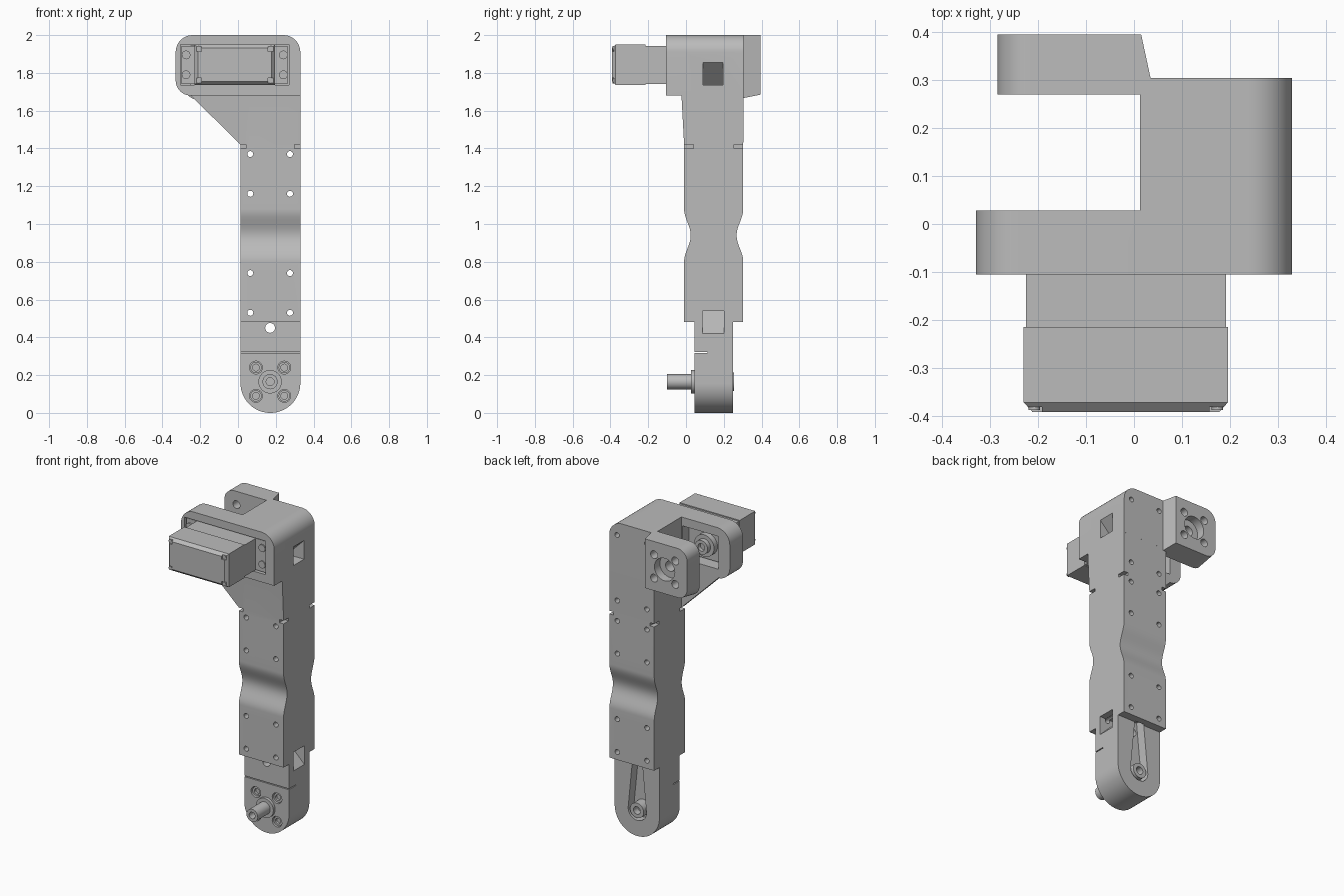
import bpy, bmesh
from math import sin, cos, pi, radians

if "Cube" in bpy.data.objects:
    bpy.data.objects.remove(bpy.data.objects["Cube"], do_unlink=True)

grey = bpy.data.materials.new("machined grey")
grey.use_nodes = True
grey.diffuse_color = (0.5, 0.5, 0.5, 1)
grey.node_tree.nodes["Principled BSDF"].inputs["Base Color"].default_value = (0.5, 0.5, 0.5, 1)


def prism(name, axis, pts, a, b, end_pts=None):
    """Extrude a profile along x (points are y,z) or y (points are x,z)."""
    bm = bmesh.new()
    rings = []
    for t, profile in ((a, pts), (b, end_pts or pts)):
        rings.append([bm.verts.new((t, u, v) if axis == "x" else (u, t, v)) for u, v in profile])
    n = len(pts)
    for ring in rings:
        bm.faces.new(ring)
    for i in range(n):
        j = (i + 1) % n
        bm.faces.new((rings[0][i], rings[0][j], rings[1][j], rings[1][i]))
    bmesh.ops.recalc_face_normals(bm, faces=bm.faces)
    mesh = bpy.data.meshes.new(name)
    bm.to_mesh(mesh)
    bm.free()
    mesh.materials.append(grey)
    ob = bpy.data.objects.new(name, mesh)
    bpy.context.collection.objects.link(ob)
    return ob


def rect(u0, u1, v0, v1, radii=(0, 0, 0, 0), steps=10):
    """Rectangle with radii at lower left, lower right, upper right, upper left."""
    pts = []
    corners = ((u0, v0, 1, 1), (u1, v0, -1, 1), (u1, v1, -1, -1), (u0, v1, 1, -1))
    for k, ((u, v, su, sv), r) in enumerate(zip(corners, radii)):
        if not r:
            pts.append((u, v))
            continue
        for i in range(steps + 1):
            t = pi + k * pi / 2 + i * pi / 2 / steps
            pts.append((u + su * r + r * cos(t), v + sv * r + r * sin(t)))
    return pts


def box(name, x0, x1, y0, y1, z0, z1):
    return prism(name, "y", rect(x0, x1, z0, z1), y0, y1)


def cyl(name, x, z, r, y0, y1, n=32):
    ring = [(x + r * cos(2 * pi * i / n), z + r * sin(2 * pi * i / n)) for i in range(n)]
    return prism(name, "y", ring, y0, y1)


def combine(ob, others, op):
    for other in others:
        mod = ob.modifiers.new("combine", "BOOLEAN")
        mod.operation, mod.solver, mod.object = op, "EXACT", other
        bpy.context.view_layer.objects.active = ob
        bpy.ops.object.modifier_apply(modifier=mod.name)
        bpy.data.objects.remove(other, do_unlink=True)


L, R = 0.013, 0.33            # column sides
PX, PZ = 0.17, 0.165          # lower pivot
SX, SZ = -0.125, 1.84         # upper pivot

# Column with a waist on the front and back
curve = []
for i in range(25):
    t = i / 24
    curve.append((0.0175 * (1 - cos(2 * pi * t)), 0.8 + 0.28 * t))
profile = [(-0.01, 0.48)] + [(-0.01 + d, z) for d, z in curve] + [(-0.01, 1.42), (-0.025, 1.7)]
profile += [(0.305, 1.7), (0.303, 1.42)] + [(0.303 - d, z) for d, z in reversed(curve)] + [(0.303, 0.48)]
frame = prism("leg_frame", "x", profile, L, R)

# Lower tongue, head block, front plate and rear tab
tongue = prism("tongue", "y", rect(L, R, 0, 0.6, (0.158, 0.158, 0, 0), 20), 0.045, 0.25)
head = prism("head", "y", rect(L, R, 1.68, 2, (0, 0, 0.09, 0)), 0.0, 0.305)
plate = prism("front_plate", "y", rect(-0.33, R, 1.68, 2, (0.08, 0, 0.09, 0.09)), -0.105, 0.028)
tab = prism("rear_tab", "y", rect(-0.285, 0.042, 1.66, 2, (0.07, 0, 0, 0.07)), 0.27, 0.395,
            rect(-0.285, 0.015, 1.685, 2, (0.07, 0, 0, 0.07)))

# Diagonal web under the front plate
web = prism("web", "x", [(-0.01, 1.42), (-0.025, 1.7), (0.028, 1.7), (0.028, 1.42)], -0.3, 0.1)
outline = prism("web_outline", "y", [(-0.27, 1.7), (0.013, 1.42), (0.06, 1.42), (0.06, 1.7)], -0.2, 0.2)
combine(web, [outline], "INTERSECT")
combine(frame, [tongue, head, plate, tab, web], "UNION")

# Holes, pockets and notches
cuts = []
for x in (0.065, 0.275):
    for z in (0.53, 0.74, 1.16, 1.37):
        cuts.append(cyl("bolt_hole", x, z, 0.016, -0.1, 0.4, 16))
    for z in (1.5, 1.92):
        cuts.append(cyl("blind_hole", x, z, 0.016, 0.25, 0.4, 16))
for x0, x1 in ((L - 0.02, L + 0.03), (R - 0.03, R + 0.02)):
    for y0, y1 in ((-0.05, 0.04), (0.253, 0.35)):
        cuts.append(box("corner_notch", x0, x1, y0, y1, 1.4, 1.42))
cuts.append(box("tongue_groove", 0, 0.4, 0, 0.115, 0.317, 0.323))
cuts.append(cyl("wire_hole", PX, 0.45, 0.026, -0.1, 0.4))
cuts.append(prism("lower_cable_port", "y", [(0.34, 0.41), (0.34, 0.54), (0.21, 0.54)], 0.088, 0.2))
cuts.append(prism("upper_cable_port", "y", [(0.34, 1.735), (0.34, 1.865), (0.21, 1.735)], 0.09, 0.197))
slot = [(PX + 0.065 * cos(t), PZ + 0.065 * sin(t)) for t in (pi + pi * i / 16 for i in range(17))]
cuts.append(prism("tongue_slot", "y", slot + [(PX + 0.03, 0.52), (PX - 0.03, 0.52)], 0.19, 0.26))
cuts.append(box("servo_front_pocket", -0.305, 0.27, -0.15, -0.06, 1.735, 1.95))
cuts.append(box("servo_rear_pocket", -0.25, 0.005, -0.07, 0.1, 1.735, 1.945))
cuts.append(cyl("tab_recess", SX, SZ, 0.072, 0.34, 0.45))
cuts.append(cyl("tab_bore", SX, SZ, 0.032, 0.2, 0.45))
for dx in (-0.075, 0.075):
    for dz in (-0.075, 0.075):
        cuts.append(cyl("tab_hole", SX + dx, SZ + dz, 0.025, 0.2, 0.45, 20))
        cuts.append(cyl("screw_bore", PX + dx, PZ + dz, 0.034, 0.0, 0.075, 24))
combine(frame, cuts, "DIFFERENCE")
parts = [frame]

# Pivot shaft with collar, screws and rear bushing
shaft = cyl("pivot_shaft", PX, PZ, 0.04, -0.1, 0.06)
combine(shaft, [cyl("shaft_bore", PX, PZ, 0.021, -0.2, -0.04)], "DIFFERENCE")
bushing = cyl("rear_bushing", PX, PZ, 0.048, 0.18, 0.254)
combine(bushing, [cyl("bushing_bore", PX, PZ, 0.024, 0.21, 0.3)], "DIFFERENCE")
parts += [shaft, bushing, cyl("shaft_collar", PX, PZ, 0.062, 0.026, 0.06)]
for dx in (-0.075, 0.075):
    for dz in (-0.075, 0.075):
        screw = cyl("pivot_screw", PX + dx, PZ + dz, 0.03, 0.055, 0.08, 24)
        combine(screw, [cyl("screw_socket", PX + dx, PZ + dz, 0.018, 0.0, 0.07, 16)], "DIFFERENCE")
        parts.append(screw)

# Servo: gear case, motor case, chamfered cover and mounting flange
servo = box("servo_body", -0.225, 0.192, -0.22, -0.04, 1.742, 1.943)
case = box("servo_case", -0.23, 0.196, -0.372, -0.215, 1.737, 1.95)
cover = prism("servo_cover", "y", rect(-0.23, 0.196, 1.737, 1.95), -0.372, -0.392,
              rect(-0.212, 0.178, 1.755, 1.932))
flange = box("servo_flange", -0.298, 0.262, -0.095, -0.055, 1.742, 1.943)
notches = [box("cover_notch", x - 0.016, x + 0.016, -0.42, -0.382, z - 0.016, z + 0.016)
           for x in (-0.208, 0.174) for z in (1.757, 1.93)]
combine(cover, notches, "DIFFERENCE")
parts += [servo, case, cover, flange]
for x in (-0.208, 0.174):
    for z in (1.757, 1.93):
        parts.append(cyl("cover_screw", x, z, 0.012, -0.388, -0.378, 16))
for x in (-0.275, 0.24):
    for z in (1.79, 1.895):
        parts.append(cyl("flange_screw", x, z, 0.023, -0.103, -0.09, 20))

# Servo output horn
horn = cyl("servo_horn", SX, SZ, 0.045, -0.045, 0.024)
combine(horn, [cyl("horn_bore", SX, SZ, 0.024, 0.0, 0.1)], "DIFFERENCE")
parts += [horn, cyl("horn_base", SX, SZ, 0.07, -0.045, -0.005)]

# Smooth the round surfaces and keep edges crisp
bpy.ops.object.select_all(action="DESELECT")
for ob in parts:
    ob.select_set(True)
bpy.context.view_layer.objects.active = frame
bpy.ops.object.shade_smooth_by_angle(angle=radians(25))
